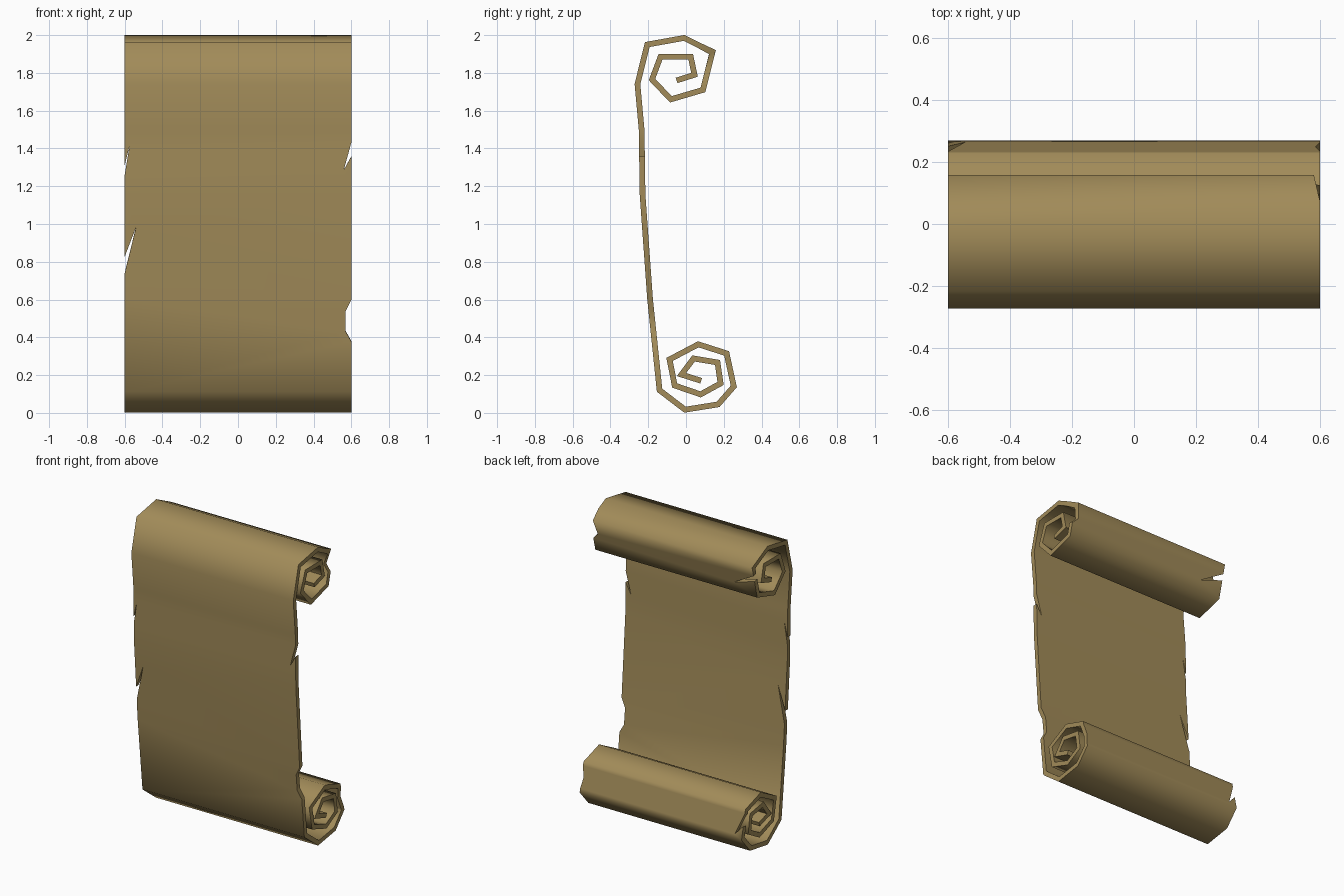
import bpy, bmesh, math

if "Cube" in bpy.data.objects:
    bpy.data.objects.remove(bpy.data.objects["Cube"])

# Scroll cross-section (y, z), from the top roll's core to the bottom roll's core
PROFILE = [(-.05, 1.76), (.045, 1.79), (.025, 1.885), (-.135, 1.885), (-.18, 1.765),
           (-.08, 1.66), (.09, 1.71), (.14, 1.91), (-.01, 1.985), (-.205, 1.95),
           (-.257, 1.74), (-.235, 1.5), (-.23, 1.155), (-.19, .6), (-.14, .12),
           (-.005, .017), (.17, .045), (.253, .14), (.215, .315), (.065, .363),
           (-.087, .283), (-.06, .145), (.077, .098), (.183, .156), (.167, .267),
           (.04, .288), (-.024, .203), (.08, .17)]
LAST = len(PROFILE) - 1
HALF = 0.6

# Edge tears: (x, position along the profile in segments)
LEFT = [(-.6, 6.55), (-.44, 6.3), (-.6, 6.75),
        (-.6, 11.55), (-.575, 11.26), (-.6, 11.7),
        (-.6, 12.59), (-.54, 12.31), (-.6, 12.75),
        (-.6, 17.45), (-.545, 17.1), (-.6, 17.9)]
# the tear on the lower roll leans toward its outer edge
RIGHT = [(.6, 6.4), (.56, 6.6), (.58, 7), (.6, 7.5),
         (.6, 11.2), (.56, 11.62), (.6, 11.41),
         (.6, 13.0), (.57, 13.125), (.57, 13.35), (.6, 13.46),
         (.6, 17.1), (.585, 17.5), (.6, 17.9)]


def roll_up(x, t):
    i = min(max(int(t), 0), LAST - 1)
    f = t - i
    (y0, z0), (y1, z1) = PROFILE[i], PROFILE[i + 1]
    return x, y0 + (y1 - y0) * f, z0 + (z1 - z0) * f


# Flat torn sheet, cut at every fold line
outline = [(-HALF, 0)] + LEFT + [(-HALF, LAST), (HALF, LAST)] + RIGHT[::-1] + [(HALF, 0)]
bm = bmesh.new()
bm.faces.new([bm.verts.new((x, t, 0)) for x, t in outline])
for i in range(1, LAST):
    bmesh.ops.bisect_plane(bm, geom=bm.verts[:] + bm.edges[:] + bm.faces[:], dist=1e-5,
                           plane_co=(0, i, 0), plane_no=(0, 1, 0))
bmesh.ops.triangulate(bm, faces=[f for f in bm.faces if len(f.verts) > 4])

# Bend the sheet into the scroll
for v in bm.verts:
    v.co = roll_up(v.co.x, v.co.y)
mesh = bpy.data.meshes.new("parchment_scroll")
bm.to_mesh(mesh)
bm.free()
scroll = bpy.data.objects.new("parchment_scroll", mesh)
bpy.context.collection.objects.link(scroll)

# Paper thickness
solid = scroll.modifiers.new("thickness", 'SOLIDIFY')
solid.thickness = 0.03
solid.offset = 0
solid.use_even_offset = True
bpy.context.view_layer.objects.active = scroll
scroll.select_set(True)
bpy.ops.object.modifier_apply(modifier=solid.name)
bpy.ops.object.shade_smooth_by_angle(angle=math.radians(80))

# Parchment colour
mat = bpy.data.materials.new("parchment")
mat.diffuse_color = (.36, .26, .1, 1)
mat.use_nodes = True
mat.node_tree.nodes["Principled BSDF"].inputs["Base Color"].default_value = mat.diffuse_color
scroll.data.materials.append(mat)
